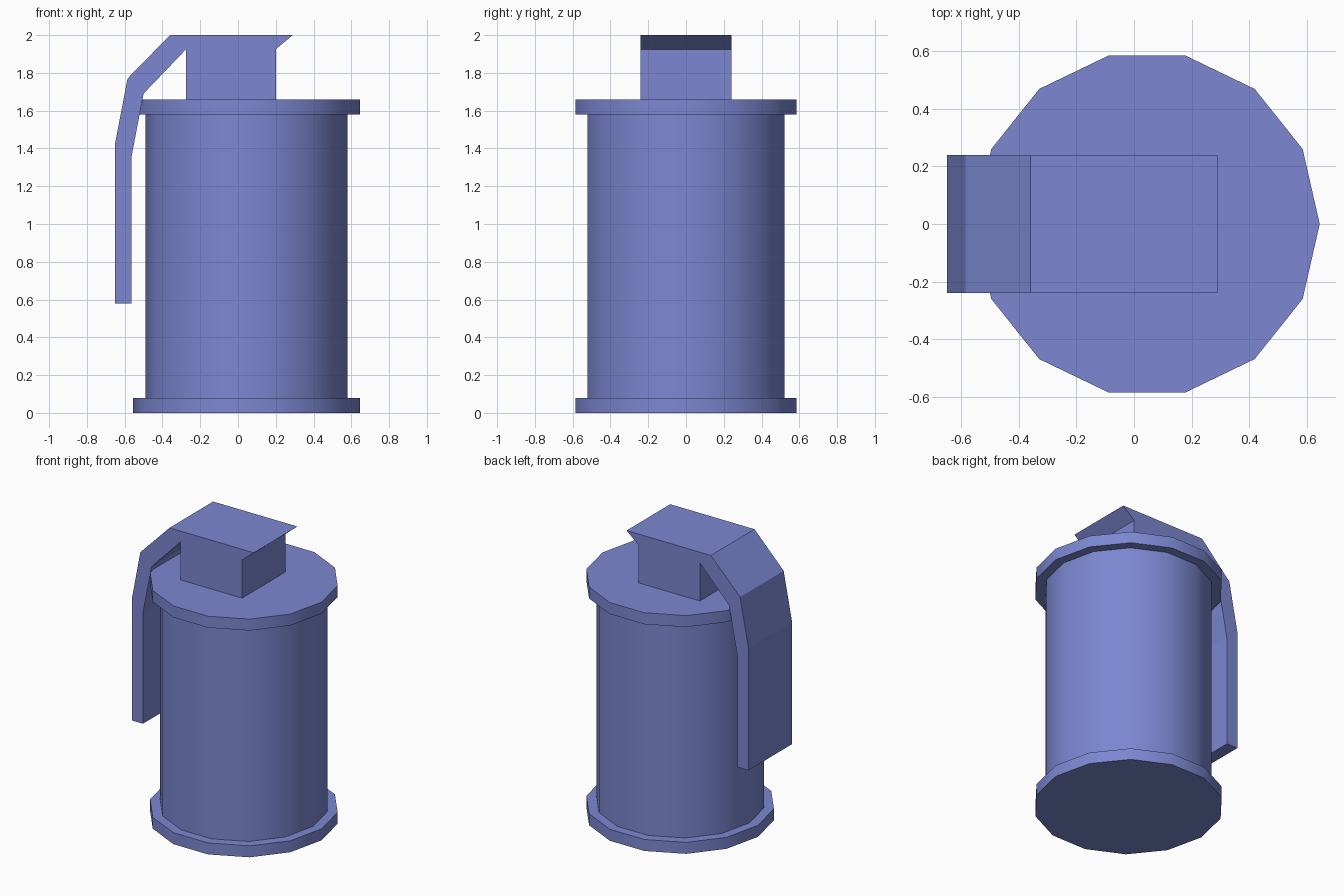
import bpy
import bmesh
import math
from mathutils import Matrix, Vector

default = bpy.data.objects.get("Cube")
if default:
    bpy.data.objects.remove(default, do_unlink=True)

# One flat colour for the whole model
colour = (0.20, 0.245, 0.64, 1.0)
paint = bpy.data.materials.new("periwinkle_blue")
paint.use_nodes = True
paint.diffuse_color = colour
paint.node_tree.nodes["Principled BSDF"].inputs["Base Color"].default_value = colour

SIDES = 14
AXIS_X = 0.045


def make_object(name, bm):
    bmesh.ops.recalc_face_normals(bm, faces=bm.faces[:])
    mesh = bpy.data.meshes.new(name)
    bm.to_mesh(mesh)
    bm.free()
    mesh.materials.append(paint)
    obj = bpy.data.objects.new(name, mesh)
    bpy.context.collection.objects.link(obj)
    return obj


def make_drum(name, radius, bottom, top):
    """Upright 14-sided cylinder with smooth sides and flat caps."""
    bm = bmesh.new()
    bmesh.ops.create_cone(bm, cap_ends=True, segments=SIDES,
                          radius1=radius, radius2=radius, depth=top - bottom)
    # Put one corner exactly on +x
    corner = max(bm.verts, key=lambda v: v.co.x).co
    turn = Matrix.Rotation(-math.atan2(corner.y, corner.x), 4, "Z")
    shift = Matrix.Translation((AXIS_X, 0, (bottom + top) / 2))
    bmesh.ops.transform(bm, matrix=shift @ turn, verts=bm.verts[:])
    obj = make_object(name, bm)
    bpy.ops.object.select_all(action="DESELECT")
    obj.select_set(True)
    bpy.context.view_layer.objects.active = obj
    bpy.ops.object.shade_smooth_by_angle(angle=math.radians(30))
    return obj


def make_extrusion(name, profile, half_width):
    """Side profile in x and z, extruded across y."""
    bm = bmesh.new()
    face = bm.faces.new([bm.verts.new((x, -half_width, z)) for x, z in profile])
    result = bmesh.ops.extrude_face_region(bm, geom=[face])
    moved = [g for g in result["geom"] if isinstance(g, bmesh.types.BMVert)]
    bmesh.ops.translate(bm, verts=moved, vec=Vector((0, 2 * half_width, 0)))
    return make_object(name, bm)


# Canister body with its two rims
make_drum("base_rim", 0.60, 0.0, 0.08)
make_drum("body", 0.535, 0.08, 1.58)
make_drum("top_rim", 0.60, 1.58, 1.66)

# Neck block and bent lever in one piece
make_extrusion("neck_and_lever", [
    (0.29, 2.0), (-0.36, 2.0), (-0.585, 1.77), (-0.65, 1.43),
    (-0.65, 0.58), (-0.565, 0.58), (-0.565, 1.35), (-0.50, 1.69),
    (-0.275, 1.925), (-0.275, 1.65), (0.20, 1.65), (0.20, 1.925),
], 0.24)
